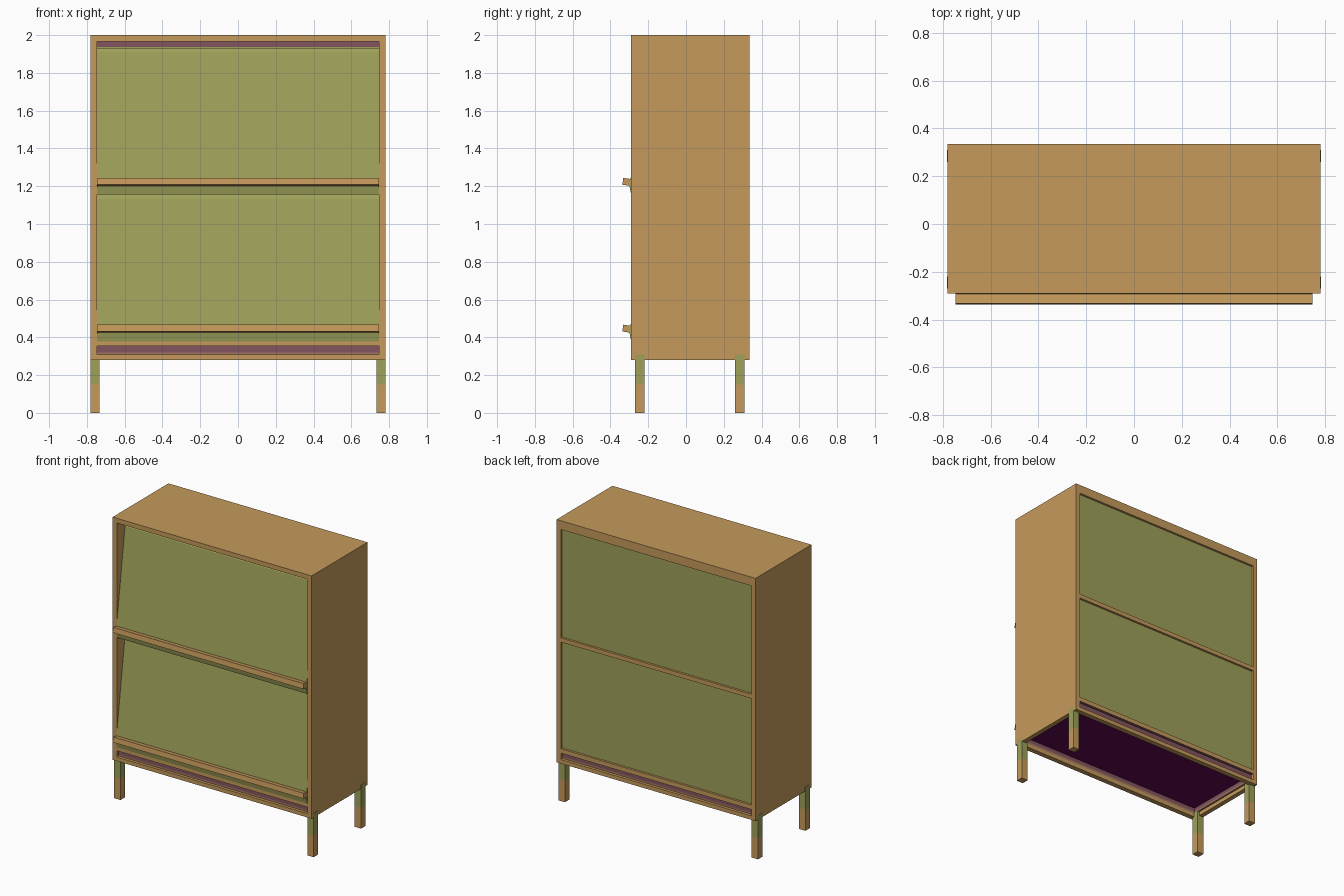
import bpy, bmesh, math

if "Cube" in bpy.data.objects:
    bpy.data.objects.remove(bpy.data.objects["Cube"])

def mat(name, rgb):
    m = bpy.data.materials.new(name)
    m.diffuse_color = (*rgb, 1)
    m.use_nodes = True
    m.node_tree.nodes["Principled BSDF"].inputs["Base Color"].default_value = m.diffuse_color
    return m

WOOD = mat("warm_wood", (0.558, 0.323, 0.105))
OLIVE = mat("olive_paint", (0.347, 0.356, 0.102))
PLUM = mat("dark_plum", (0.11, 0.002, 0.08))
MAUVE = mat("mauve", (0.23, 0.09, 0.115))
ROSE = mat("rosy_brown", (0.36, 0.18, 0.12))

def finish(name, bm, mats, rule=None):
    bmesh.ops.recalc_face_normals(bm, faces=bm.faces[:])
    bm.normal_update()
    if rule:
        for f in bm.faces:
            f.material_index = rule(f)
    me = bpy.data.meshes.new(name)
    bm.to_mesh(me)
    bm.free()
    for m in mats:
        me.materials.append(m)
    ob = bpy.data.objects.new(name, me)
    bpy.context.collection.objects.link(ob)
    return ob

def box(name, x, y, z, mats, rule=None, cut=None):
    bm = bmesh.new()
    bmesh.ops.create_cube(bm, size=1)
    for v in bm.verts:
        v.co = [(a + b) / 2 + c * (b - a) for (a, b), c in zip((x, y, z), v.co)]
    if cut:
        bmesh.ops.bisect_plane(bm, geom=bm.verts[:] + bm.edges[:] + bm.faces[:],
                               plane_co=(0, 0, cut), plane_no=(0, 0, 1))
    return finish(name, bm, mats, rule)

def above(h):
    """Second colour on faces above height h."""
    return lambda f: 1 if f.calc_center_median().z > h else 0

def extrude_x(name, profile, half, mats):
    """Extrude a y-z profile across the width."""
    bm = bmesh.new()
    face = bm.faces.new([bm.verts.new((-half, y, z)) for y, z in profile])
    r = bmesh.ops.extrude_face_region(bm, geom=[face])
    for v in r["geom"]:
        if isinstance(v, bmesh.types.BMVert):
            v.co.x = half
    return finish(name, bm, mats)

W, IN = 0.78, 0.747          # outer and inner half width
F, B = -0.29, 0.335          # front and back

# Carcass
box("top_board", (-W, W), (F, B), (1.967, 2.0), [WOOD])
for s, n in ((-1, "left"), (1, "right")):
    box(n + "_side", sorted((s * IN, s * W)), (F, B), (0.28, 1.967), [WOOD])
box("bottom_board", (-IN, IN), (F, B), (0.353, 0.385), [WOOD, MAUVE],
    lambda f: 1 if f.normal.z < -0.5 else 0)
box("underside_plate", (-IN + 0.012, IN - 0.012), (F + 0.035, B - 0.035),
    (0.346, 0.353), [PLUM])

# Base frame: outer rails with a recessed two-tone band above them
for n, rail, band in (("front", (F, F + 0.035), (F + 0.02, F + 0.035)),
                      ("back", (B - 0.035, B), (B - 0.035, B - 0.02))):
    box(n + "_base_rail", (-IN, IN), rail, (0.28, 0.308), [WOOD])
    box(n + "_recess_band", (-IN, IN), band, (0.308, 0.353), [ROSE, MAUVE],
        above(0.321), cut=0.321)
for s, n in ((-1, "left"), (1, "right")):
    box(n + "_recess_band", sorted((s * (IN - 0.012), s * IN)),
        (F + 0.035, B - 0.035), (0.308, 0.353), [ROSE, MAUVE], above(0.321), cut=0.321)

# Back sheet and its rails
box("back_panel", (-IN, IN), (B - 0.03, B - 0.015), (0.385, 1.938), [OLIVE])
box("back_top_rail", (-IN, IN), (B - 0.03, B), (1.938, 1.967), [WOOD, MAUVE],
    lambda f: 1 if f.normal.y < -0.5 else 0)
box("back_middle_rail", (-IN, IN), (B - 0.015, B), (1.14, 1.17), [WOOD])

# Two leaning display panels, each with a ledge
T = math.tan(math.radians(8))
for n, z0 in (("lower", 0.378), ("upper", 1.155)):
    def lean(z):
        return F - (z0 + 0.11 - z) * T
    zb, zt = z0 + 0.045, z0 + 0.755
    extrude_x(n + "_display_panel", [
        (F, z0), (lean(zb), zb), (lean(zt), zt),
        (lean(zt) + 0.015, zt + 0.022), (lean(zt) + 0.02, zt),
        (lean(zb) + 0.02, zb), (F + 0.02, z0)],
        IN - 0.001, [OLIVE])
    extrude_x(n + "_ledge", [
        (-0.337, z0 + 0.053), (-0.332, z0 + 0.089),
        (-0.292, z0 + 0.083), (-0.297, z0 + 0.047)], IN, [WOOD])

# Legs, painted on their upper half
for sx, nx in ((-1, "left"), (1, "right")):
    for y, ny in ((-0.27, "front"), (0.26, "back")):
        box(f"{ny}_{nx}_leg", sorted((sx * 0.732, sx * 0.782)), (y, y + 0.05),
            (0, 0.31), [WOOD, OLIVE], above(0.15), cut=0.15)
